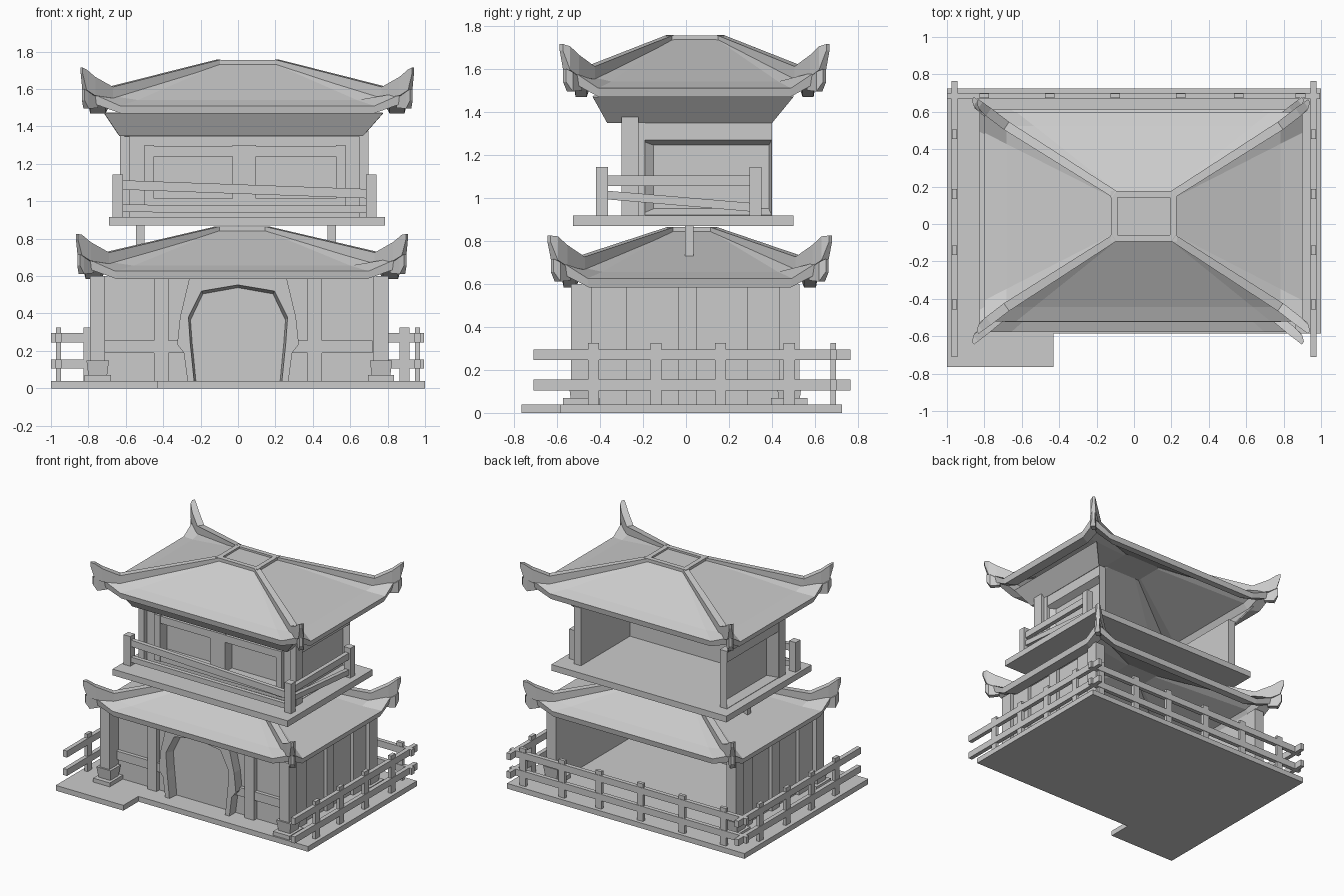
import bpy
import bmesh
from mathutils import Vector

default_cube = bpy.data.objects.get("Cube")
if default_cube:
    bpy.data.objects.remove(default_cube, do_unlink=True)

# Single stone grey colour
grey = bpy.data.materials.new("plain grey")
grey.use_nodes = True
grey.diffuse_color = (0.6, 0.6, 0.6, 1)
grey.node_tree.nodes["Principled BSDF"].inputs["Base Color"].default_value = grey.diffuse_color


def make_object(name, verts, faces, closed=True):
    bm = bmesh.new()
    points = [bm.verts.new(v) for v in verts]
    for face in faces:
        bm.faces.new([points[i] for i in face])
    if closed:
        bmesh.ops.recalc_face_normals(bm, faces=bm.faces)
    mesh = bpy.data.meshes.new(name)
    bm.to_mesh(mesh)
    bm.free()
    mesh.materials.append(grey)
    obj = bpy.data.objects.new(name, mesh)
    bpy.context.scene.collection.objects.link(obj)
    return obj


def bridge_rings(name, rings, cap=True):
    """Join matching closed rings of points with quads."""
    count = len(rings[0])
    verts = [point for ring in rings for point in ring]
    faces = []
    for row in range(len(rings) - 1):
        for i in range(count):
            j = (i + 1) % count
            a, b = row * count, (row + 1) * count
            faces.append((a + i, a + j, b + j, b + i))
    if cap:
        faces.append(tuple(range(count)))
        last = len(verts) - count
        faces.append(tuple(range(last, len(verts))))
    return make_object(name, verts, faces)


def box(name, x_range, y_range, z_range):
    (xa, xb), (ya, yb) = x_range, y_range
    rings = [[(xa, ya, z), (xb, ya, z), (xb, yb, z), (xa, yb, z)] for z in z_range]
    return bridge_rings(name, rings)


def sweep(name, stations):
    """Rectangular beam through stations of (point, width, height)."""
    run = Vector(stations[-1][0]) - Vector(stations[0][0])
    side = run.cross(Vector((0, 0, 1))).normalized()
    up = Vector((0, 0, 1))
    rings = []
    for point, width, height in stations:
        s, u, p = side * width / 2, up * height / 2, Vector(point)
        rings.append([p - s - u, p + s - u, p + s + u, p - s + u])
    return bridge_rings(name, rings)


def rail(name, start, end, width=.032, height=.05):
    return sweep(name, [(start, width, height), (end, width, height)])


def around(value, size):
    return (value - size / 2, value + size / 2)


def hip_roof(name, flat, eave, top, eave_z, tip):
    """Hollow hip roof with raised corners, ridges and horn tips."""
    def rect(t):
        return [f + (e - f) * t for f, e in zip(flat, eave)]

    def ring(t, middle_z, lift=0):
        xa, xb, ya, yb = rect(t)
        corners = [Vector(c) for c in ((xa, ya), (xb, ya), (xb, yb), (xa, yb))]
        points = []
        for i, c in enumerate(corners):
            following = corners[(i + 1) % 4]
            points.append((*c, middle_z + lift))
            for share in (.1, .9):
                points.append((*c.lerp(following, share), middle_z))
        return points

    bend = .83
    bend_z = top + (eave_z - top) * bend - .008
    bridge_rings(name + "_shell", [
        ring(0, top),
        ring(bend, bend_z, .022),
        ring(1, eave_z, .075),
        ring(.985, eave_z - .042, .06),
        ring(.87, eave_z - .042, .04),
        ring(bend, bend_z - .02, .022),
        ring(0, top - .02),
    ])

    # Frame around the flat top
    xa, xb, ya, yb = flat
    height = (top - .02, top + .014)
    for y in (ya, yb):
        box(name + "_cap_beam", (xa - .02, xb + .02), around(y, .035), height)
    for x in (xa, xb):
        box(name + "_cap_beam", around(x, .035), (ya, yb), height)

    # Corner ridges, upturned horns and the small brackets below them
    for ix in (0, 1):
        for iy in (2, 3):
            def hip_point(t, z, out=0):
                r = rect(t)
                return (r[ix] + out * (ix * 2 - 1) * .6, r[iy] + out * (iy * 2 - 5), z)
            sweep(name + "_corner_ridge", [
                (hip_point(0, top), .04, .03),
                (hip_point(bend, bend_z + .04), .05, .06),
                (hip_point(.95, eave_z + .105, .02), .05, .1),
                (hip_point(1, eave_z + .14, .035), .04, .11),
                (hip_point(1, tip - .01, .06), .018, .03),
            ])
            sweep(name + "_corner_bracket", [
                (hip_point(.94, eave_z + .015), .03, .05),
                (hip_point(1, eave_z + .03, .02), .04, .09),
                (hip_point(1, eave_z + .06, .045), .02, .06),
            ])


# Ground slab with the step at one front corner
box("ground_slab", (-1, 1), (-.585, .725), (0, .04))
box("ground_slab_step", (-1, -.43), (-.765, -.585), (0, .04))

# Garden fence on the two sides and the back
for z in (.13, .27):
    for x in (-.96, .96):
        rail("side_fence_rail", (x, -.71, z), (x, .765, z))
    rail("back_fence_rail", (-1, .685, z), (.995, .685, z))
for x in (-.96, .96):
    for y in (-.43, -.14, .16, .48):
        box("side_fence_post", around(x, .025), around(y, .052), (.03, .325))
for x in (-.8, -.45, -.1, .25, .56, .89):
    box("back_fence_post", around(x, .052), around(.685, .025), (.03, .325))

# Lower storey: corner columns on plinths
for x in (-.75, .765):
    for y in (-.487, .48):
        box("column", around(x, .08), around(y, .095), (.04, .6))
        box("column_foot", around(x, .14), around(y, .17), (.04, .07))
        foot = [[(x - w, y - w, z), (x + w, y - w, z), (x + w, y + w, z), (x - w, y + w, z)]
                for w, z in ((.05, .07), (.06, .15))]
        bridge_rings("column_plinth", foot)

# Lower storey: front wall with timber posts and cross beams
box("lower_front_wall", (-.73, .745), (-.415, -.395), (.04, .6))
for side in (-1, 1):
    box("front_post", around(side * .41, .078), (-.45, -.4), (.04, .6))
    box("front_cross_beam", sorted((side * .29, side * .72)), (-.442, -.4), (.19, .255))

# Arched door surround with a sloped reveal
outer_half = [(.27, .04), (.29, .19), (.325, .235), (.31, .38), (.26, .59)]
inner_half = [(.235, .04), (.25, .19), (.255, .235), (.265, .38), (.195, .52)]


def arch(half, crown):
    return [(-x, z) for x, z in half] + [(0, crown)] + [(x, z) for x, z in reversed(half)]


layers = [(arch(outer_half, .59), -.4), (arch(outer_half, .59), -.49),
          (arch(inner_half, .553), -.49),
          ([(x * .95, z - .018 * (z > .3)) for x, z in arch(inner_half, .553)], -.4)]
surround = [[(x, y, z) for x, z in outline] for outline, y in layers]
bridge_rings("door_surround", surround, cap=False)

# Lower storey: side walls with raised boards
for side, face in ((-1, -.735), (1, .75)):
    def outward(depth):
        return sorted((face - side * .02, face + side * depth))
    box("lower_side_wall", outward(0), (-.45, .45), (.04, .6))
    for span in ((-.44, -.275), (-.038, .048), (.283, .435)):
        box("side_board", outward(.025), span, (.04, .6))

hip_roof("lower_roof", (-.11, .155, -.07, .125), (-.825, .867, -.577, .612), .85, .626, .82)

# Short legs carrying the upper deck
for x in (-.522, .502):
    box("deck_leg", around(x, .045), around(.015, .04), (.71, .88))

# Upper deck and its railing, with slightly crooked rails
box("upper_deck", (-.69, .785), (-.525, .5), (.87, .917))
for x, y in ((-.643, -.39), (.712, -.39), (.712, .323)):
    box("deck_post", around(x, .055), around(y, .055), (.91, 1.143))
rail("deck_front_upper_rail", (-.64, -.39, 1.088), (.71, -.39, 1.04))
rail("deck_front_lower_rail", (-.64, -.39, .962), (.71, -.39, .957), height=.04)
rail("deck_side_upper_rail", (.712, -.39, 1.08), (.712, .32, 1.08))
rail("deck_side_lower_rail", (.712, -.39, 1.015), (.712, .32, .955), height=.04)

# Upper storey: front wall with two deep window openings
wall = (-.265, -.19)
box("window_panel", (-.6, .67), (-.21, -.19), (.91, 1.37))
for span in ((-.6, -.45), (-.03, .095), (.525, .67)):
    box("front_wall_upright", span, wall, (.91, 1.37))
for height in ((.91, 1.015), (1.24, 1.37)):
    box("front_wall_band", (-.6, .67), wall, height)

# Upper storey: corner pillars and raised double window frame
for x in (-.605, .672):
    box("upper_pillar", around(x, .05), (-.3, -.22), (.91, 1.375))
for span in ((-.5, -.45), (-.03, .095), (.525, .575)):
    box("window_upright", span, (-.295, -.25), (.95, 1.3))
for height in ((.95, 1.015), (1.24, 1.295)):
    box("window_crosspiece", (-.5, .575), (-.29, -.25), height)

# Upper storey: side walls with a bevelled recess, open at the back
outer_edge = [(-.23, .91), (.4, .91), (.4, 1.355), (-.23, 1.355)]
frame_edge = [(-.22, .92), (.398, .92), (.398, 1.27), (-.22, 1.27)]
panel_edge = [(-.15, .95), (.385, .95), (.385, 1.245), (-.15, 1.245)]
for side, face in ((-1, -.625), (1, .665)):
    inner = face - side * .05
    back = face - side * .06
    loops = [(back, outer_edge), (face, outer_edge), (face, frame_edge), (inner, panel_edge)]
    bridge_rings("upper_side_wall", [[(x, y, z) for y, z in edge] for x, edge in loops])

# Sloped soffit on three sides between upper walls and eaves
soffit_rows = [(-.71, .77, -.43, .5, 1.475), (-.63, .665, -.363, .4, 1.355),
               (-.58, .62, -.26, .4, 1.355)]
soffit_points = []
for xa, xb, ya, yb, z in soffit_rows:
    soffit_points += [(xa, yb, z), (xa, ya, z), (xb, ya, z), (xb, yb, z)]
soffit_faces = [(r + i, r + i + 1, r + i + 5, r + i + 4) for r in (0, 4) for i in range(3)]
soffit = make_object("upper_soffit", soffit_points, soffit_faces, closed=False)
soffit.modifiers.new("thickness", "SOLIDIFY").thickness = .008

hip_roof("upper_roof", (-.105, .21, -.075, .16), (-.8, .9, -.52, .6), 1.742, 1.51, 1.71)
